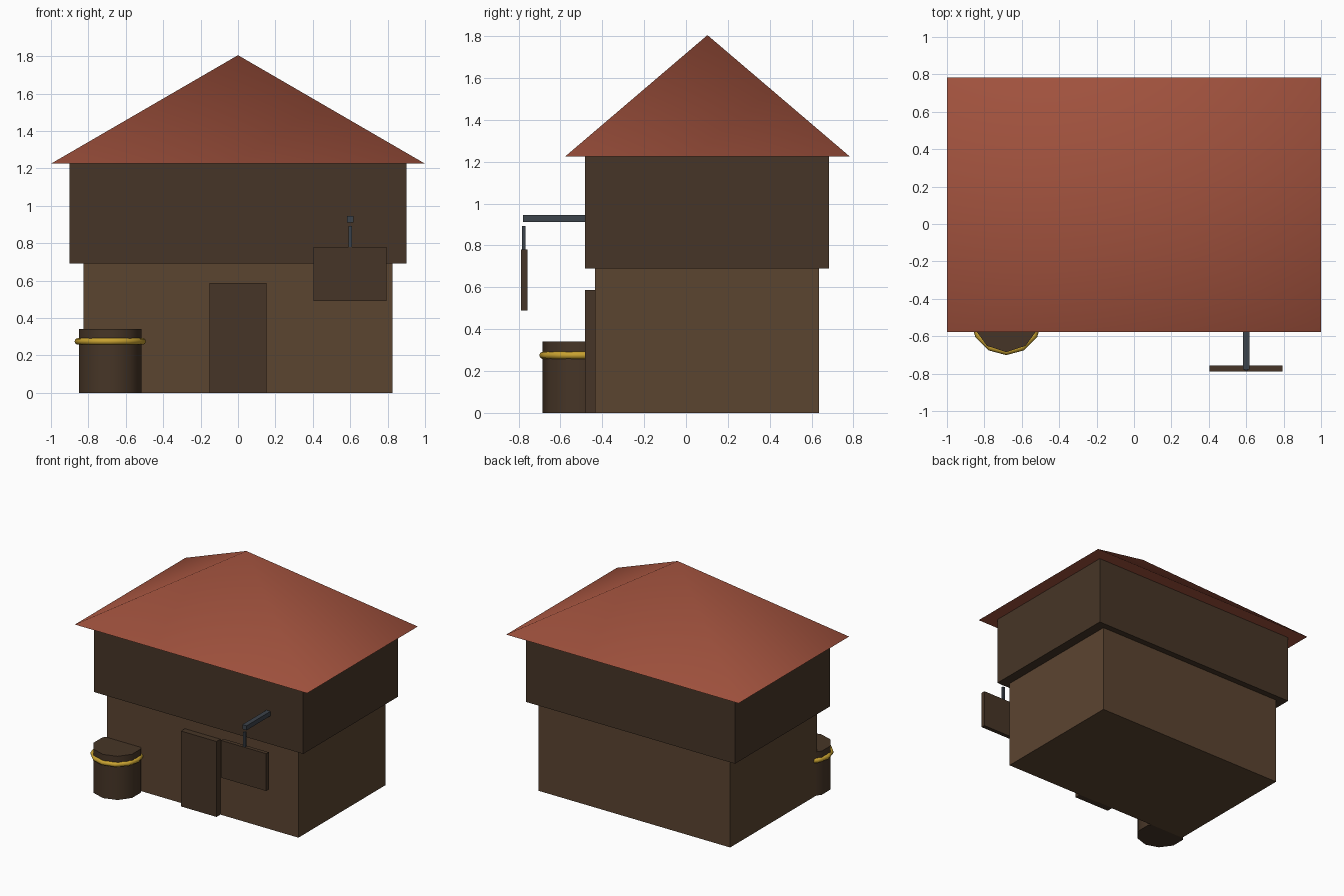
import bpy
import math

if "Cube" in bpy.data.objects:
    bpy.data.objects.remove(bpy.data.objects["Cube"])


def material(name, rgb):
    m = bpy.data.materials.new(name)
    m.diffuse_color = (*rgb, 1.0)
    m.use_nodes = True
    m.node_tree.nodes["Principled BSDF"].inputs["Base Color"].default_value = m.diffuse_color
    return m


PLASTER = material("plaster_brown", (0.105, 0.058, 0.030))
TIMBER = material("dark_timber", (0.062, 0.036, 0.020))
TILE = material("red_tile", (0.36, 0.085, 0.048))
IRON = material("dark_iron", (0.045, 0.056, 0.070))
BRASS = material("brass", (0.58, 0.36, 0.03))


def finish(name, mat, smooth_angle=None):
    ob = bpy.context.object
    ob.name = name
    ob.data.materials.append(mat)
    if smooth_angle:
        bpy.ops.object.shade_smooth_by_angle(angle=math.radians(smooth_angle))
    return ob


def box(name, x, y, z, mat):
    """Box from (min, max) ranges on each axis."""
    ranges = (x, y, z)
    bpy.ops.mesh.primitive_cube_add(size=1, location=[(a + b) / 2 for a, b in ranges])
    bpy.context.object.scale = [b - a for a, b in ranges]
    bpy.ops.object.transform_apply(location=False, rotation=False, scale=True)
    return finish(name, mat)


# Storeys
box("lower_storey", (-0.825, 0.825), (-0.435, 0.635), (0, 0.69), PLASTER)
box("upper_storey", (-0.90, 0.90), (-0.483, 0.683), (0.69, 1.225), TIMBER)

# Pyramid roof, softly shaded across the hips
bpy.ops.mesh.primitive_cone_add(vertices=4, radius1=math.sqrt(2), radius2=0, depth=0.58,
                                location=(0, 0.1025, 1.515), rotation=(0, 0, math.pi / 4))
bpy.ops.object.transform_apply(location=False, rotation=True, scale=False)
bpy.context.object.scale = (1.0, 0.68, 1.0)
bpy.ops.object.transform_apply(location=False, rotation=False, scale=True)
finish("roof", TILE, 85)

# Door
box("door", (-0.153, 0.153), (-0.483, -0.43), (0, 0.587), TIMBER)

# Hanging sign
box("sign_bracket", (0.582, 0.618), (-0.778, -0.47), (0.911, 0.946), IRON)
box("sign_hanger", (0.592, 0.61), (-0.784, -0.766), (0.77, 0.893), IRON)
box("sign_board", (0.405, 0.795), (-0.788, -0.757), (0.49, 0.78), TIMBER)

# Barrel and its hoop
bpy.ops.mesh.primitive_cylinder_add(vertices=10, radius=0.175, depth=0.34,
                                    location=(-0.683, -0.51, 0.17))
finish("barrel", TIMBER, 50)
bpy.ops.mesh.primitive_torus_add(major_segments=12, minor_segments=8, major_radius=0.173,
                                 minor_radius=0.018, location=(-0.683, -0.51, 0.275))
finish("barrel_hoop", BRASS, 60)
